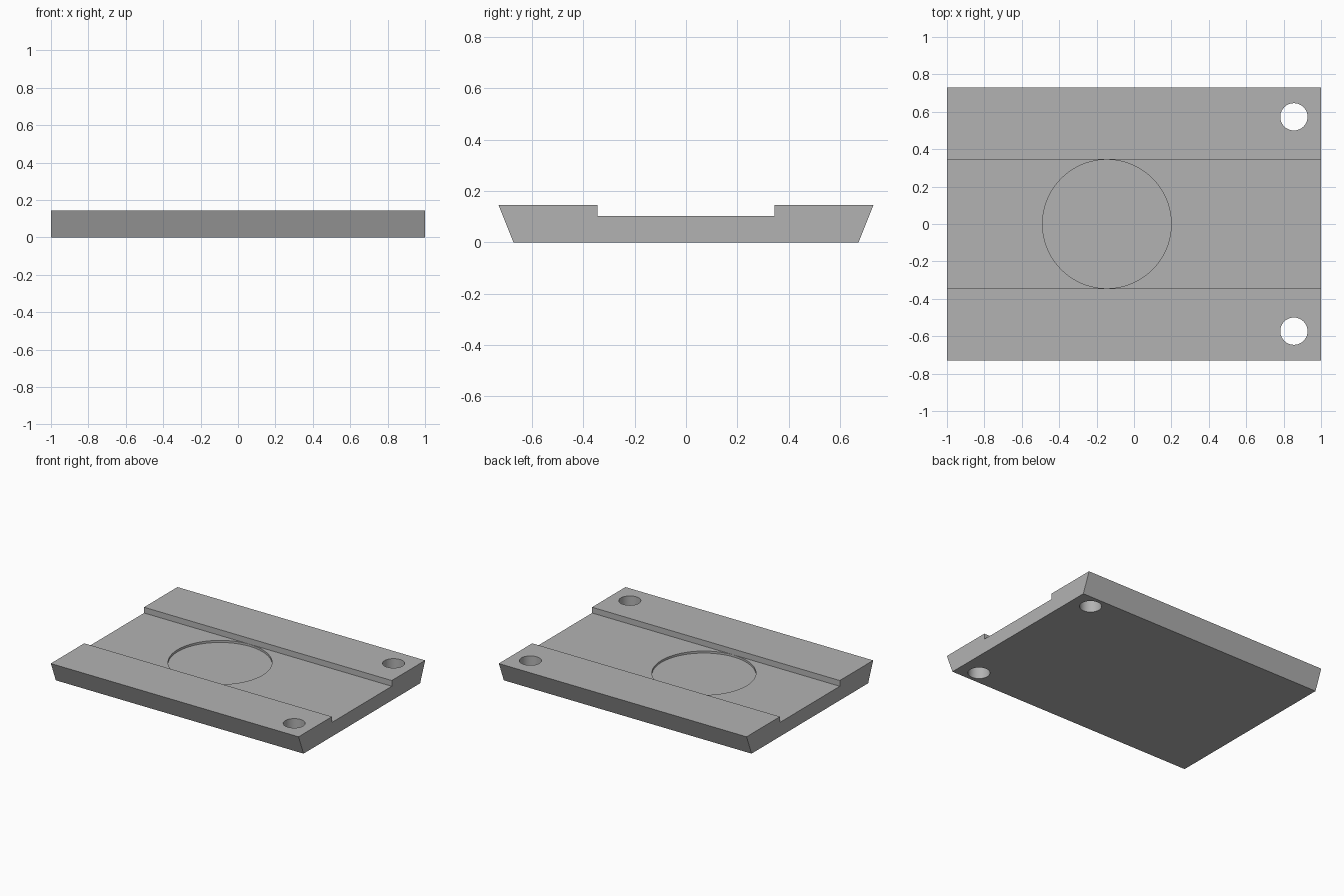
import bpy
import bmesh
import math

cube = bpy.data.objects.get("Cube")
if cube:
    bpy.data.objects.remove(cube, do_unlink=True)

LENGTH = 2.0
HEIGHT = 0.145
FLOOR = 0.103
GROOVE = 0.345

grey = bpy.data.materials.new("plain_grey")
grey.use_nodes = True
colour = (0.45, 0.45, 0.45, 1)
grey.diffuse_color = colour
grey.node_tree.nodes["Principled BSDF"].inputs["Base Color"].default_value = colour


def extruded_plate(name, profile, length):
    """Extrude a (y, z) profile along x, centred on the origin."""
    bm = bmesh.new()
    face = bm.faces.new([bm.verts.new((-length / 2, y, z)) for y, z in profile])
    grown = bmesh.ops.extrude_face_region(bm, geom=[face], use_keep_orig=True)
    moved = [v for v in grown["geom"] if isinstance(v, bmesh.types.BMVert)]
    bmesh.ops.translate(bm, verts=moved, vec=(length, 0, 0))
    bmesh.ops.recalc_face_normals(bm, faces=bm.faces)
    mesh = bpy.data.meshes.new(name)
    bm.to_mesh(mesh)
    bm.free()
    mesh.materials.append(grey)
    obj = bpy.data.objects.new(name, mesh)
    bpy.context.collection.objects.link(obj)
    return obj


def cut_round(target, x, y, radius, bottom, top, sides):
    """Cut a vertical cylinder out of the target."""
    bpy.ops.mesh.primitive_cylinder_add(
        vertices=sides, radius=radius, depth=top - bottom,
        location=(x, y, (top + bottom) / 2))
    cutter = bpy.context.object
    cutter.name = "round_cutter"
    cutter.hide_render = True
    cutter.data.materials.append(grey)
    mod = target.modifiers.new("round_cut", "BOOLEAN")
    mod.operation = "DIFFERENCE"
    mod.solver = "EXACT"
    mod.object = cutter
    bpy.ops.object.select_all(action="DESELECT")
    target.select_set(True)
    bpy.context.view_layer.objects.active = target
    bpy.ops.object.modifier_apply(modifier=mod.name)
    bpy.data.objects.remove(cutter, do_unlink=True)


# Plate with sloping long sides and a wide channel along the top
half = [(0.672, 0), (0.73, HEIGHT), (GROOVE, HEIGHT), (GROOVE, FLOOR)]
profile = half + [(-y, z) for y, z in reversed(half)]
plate = extruded_plate("base_plate", profile, LENGTH)

# Shallow round recess in the channel floor
cut_round(plate, -0.145, 0, GROOVE - 0.001, FLOOR - 0.015, HEIGHT + 0.1, 96)

# Two mounting holes through the rails
for side in (-1, 1):
    cut_round(plate, 0.855, side * 0.573, 0.073, -0.1, HEIGHT + 0.1, 48)

bpy.ops.object.shade_smooth_by_angle(angle=math.radians(30))
